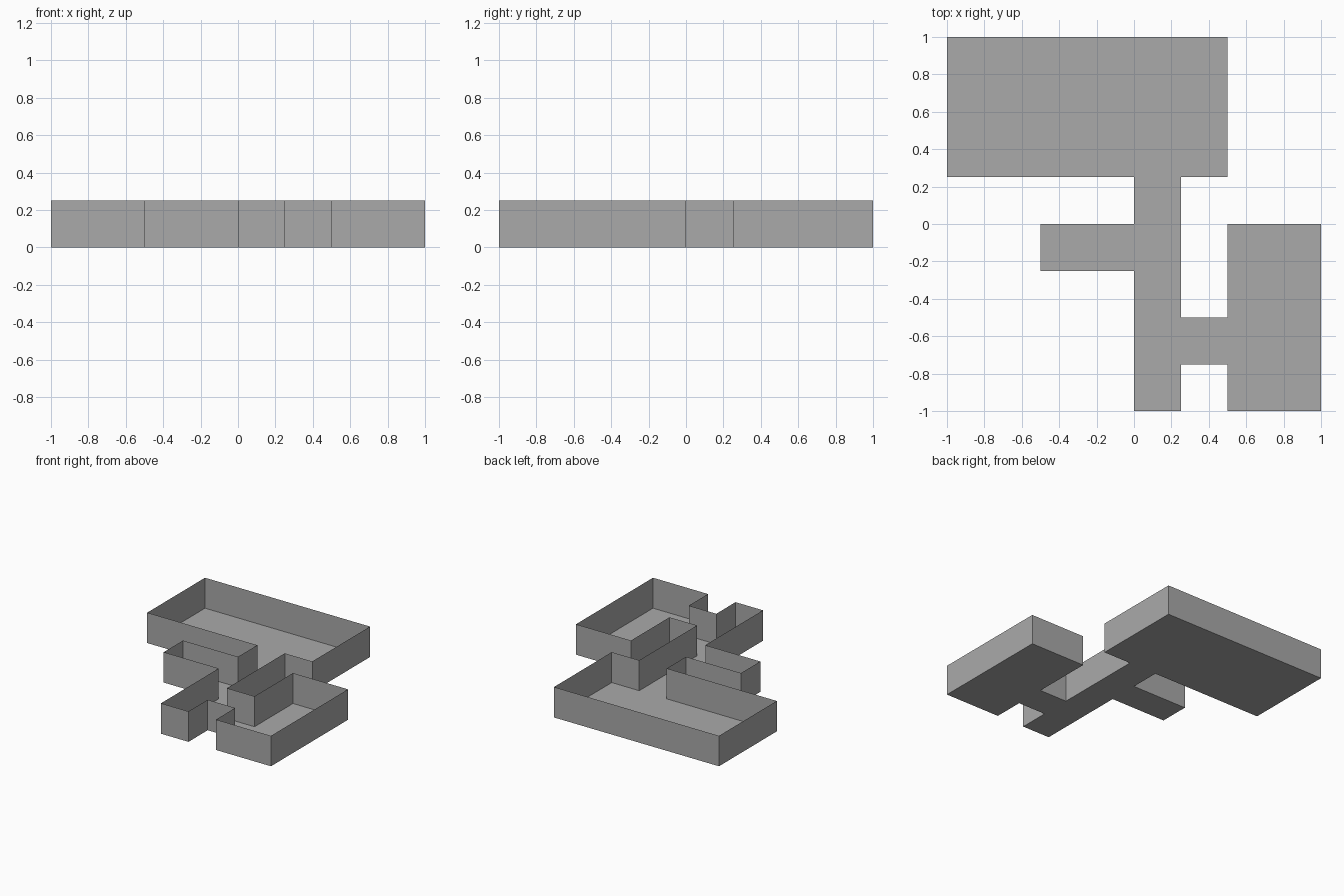
import bpy, bmesh

if "Cube" in bpy.data.objects:
    bpy.data.objects.remove(bpy.data.objects["Cube"])

CELL, HEIGHT = 0.25, 0.25

stone = bpy.data.materials.new("grey stone")
stone.diffuse_color = (0.4, 0.4, 0.4, 1)
stone.use_nodes = True
stone.node_tree.nodes["Principled BSDF"].inputs["Base Color"].default_value = stone.diffuse_color

# rooms and corridors as grid-cell rectangles: x0, y0, x1, y1
AREAS = [(-4, 1, 2, 4),     # large room
         (0, -4, 1, 1),     # main corridor
         (-2, -1, 0, 0),    # side alcove
         (1, -3, 2, -2),    # connecting passage
         (2, -4, 4, 0)]     # small room
cells = {(x, y) for x0, y0, x1, y1 in AREAS
         for x in range(x0, x1) for y in range(y0, y1)}


def make_object(name, quads):
    """Build a sheet from quads, weld it and merge coplanar faces."""
    bm = bmesh.new()
    for quad in quads:
        bm.faces.new([bm.verts.new((x * CELL, y * CELL, z)) for x, y, z in quad])
    bmesh.ops.remove_doubles(bm, verts=bm.verts, dist=1e-4)
    bmesh.ops.dissolve_limit(bm, angle_limit=0.01, verts=bm.verts, edges=bm.edges)
    mesh = bpy.data.meshes.new(name)
    bm.to_mesh(mesh)
    bm.free()
    mesh.materials.append(stone)
    obj = bpy.data.objects.new(name, mesh)
    bpy.context.collection.objects.link(obj)


# floor: one tile per cell
make_object("floor", [[(x, y, 0), (x + 1, y, 0), (x + 1, y + 1, 0), (x, y + 1, 0)]
                      for x, y in sorted(cells)])

# walls: thin sheets on every cell side with no neighbour
walls = []
for x, y in sorted(cells):
    sides = {(0, -1): ((x, y), (x + 1, y)),
             (1, 0): ((x + 1, y), (x + 1, y + 1)),
             (0, 1): ((x + 1, y + 1), (x, y + 1)),
             (-1, 0): ((x, y + 1), (x, y))}
    for (dx, dy), (a, b) in sides.items():
        if (x + dx, y + dy) not in cells:
            walls.append([(*a, 0), (*b, 0), (*b, HEIGHT), (*a, HEIGHT)])
make_object("walls", walls)
